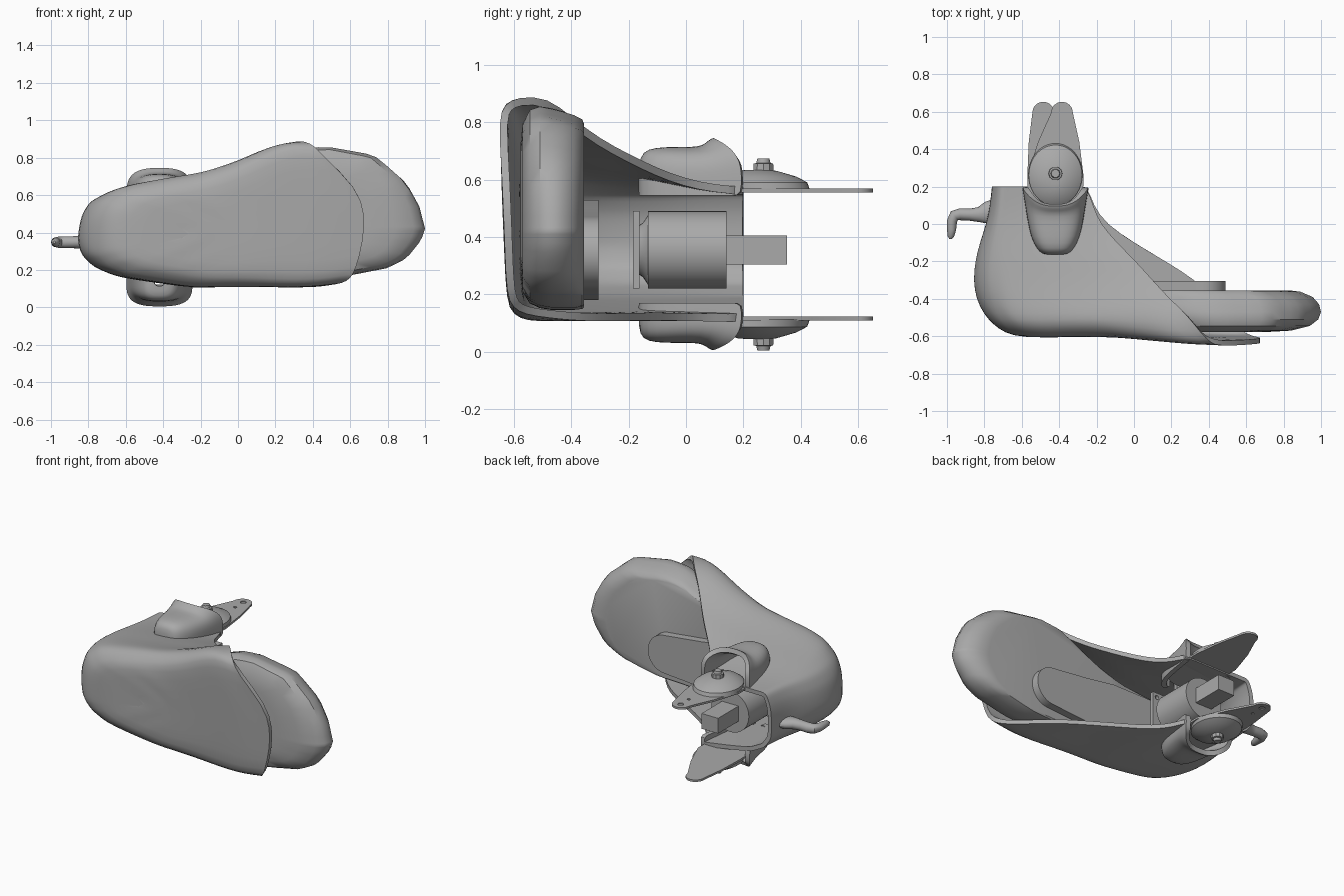
import bpy, bmesh, math
from mathutils import Vector

if "Cube" in bpy.data.objects:
    bpy.data.objects.remove(bpy.data.objects["Cube"])

grey = bpy.data.materials.new("mid grey")
grey.diffuse_color = (0.4, 0.4, 0.4, 1)
grey.use_nodes = True
grey.node_tree.nodes["Principled BSDF"].inputs["Base Color"].default_value = grey.diffuse_color


def lerp(table, x):
    """Piecewise linear lookup."""
    if x <= table[0][0]:
        return table[0][1]
    for (x0, a), (x1, b) in zip(table, table[1:]):
        if x <= x1:
            return a + (b - a) * (x - x0) / (x1 - x0)
    return table[-1][1]


def finish(name, bm, thick=0, subdiv=0, cutters=(), angle=35):
    me = bpy.data.meshes.new(name)
    bm.to_mesh(me)
    bm.free()
    ob = bpy.data.objects.new(name, me)
    bpy.context.collection.objects.link(ob)
    me.materials.append(grey)
    if subdiv:
        ob.modifiers.new("subdiv", 'SUBSURF').levels = subdiv
    if thick:
        m = ob.modifiers.new("wall", 'SOLIDIFY')
        m.thickness, m.offset = thick, -1
    for c in cutters:
        m = ob.modifiers.new("hole", 'BOOLEAN')
        m.operation, m.object, m.solver = 'DIFFERENCE', c, 'EXACT'
    bpy.context.view_layer.objects.active = ob
    for m in list(ob.modifiers):
        bpy.ops.object.modifier_apply(modifier=m.name)
    for c in cutters:
        bpy.data.objects.remove(c)
    ob.data.shade_smooth()
    ob.data.set_sharp_from_angle(angle=math.radians(angle))
    return ob


def loft(rows, flip=False, closed=False):
    bm = bmesh.new()
    vs = [[bm.verts.new(p) for p in r] for r in rows]
    n = len(rows[0])
    for a, b in zip(vs, vs[1:]):
        for j in range(n if closed else n - 1):
            k = (j + 1) % n
            f = [a[j], a[k], b[k], b[j]]
            bm.faces.new(f[::-1] if flip else f)
    if closed:
        bm.faces.new(vs[0])
        bm.faces.new(vs[-1])
    bmesh.ops.remove_doubles(bm, verts=bm.verts, dist=0.0005)
    if closed:
        bmesh.ops.recalc_face_normals(bm, faces=bm.faces)
    return bm


def prism(pts, axis, lo, hi):
    """Extrude a 2D outline along y (points are x,z) or z (points are x,y)."""
    put = (lambda p, h: (p[0], h, p[1])) if axis == 'y' else (lambda p, h: (p[0], p[1], h))
    return loft([[put(p, lo) for p in pts], [put(p, hi) for p in pts]], closed=True)


def arc(cx, cy, r, a0=0, a1=360, n=32, ry=None):
    full = a1 - a0 == 360
    out = []
    for i in range(n if full else n + 1):
        a = math.radians(a0 + (a1 - a0) * i / n)
        out.append((cx + r * math.cos(a), cy + (ry or r) * math.sin(a)))
    return out


def rect(x0, y0, x1, y1):
    return [(x0, y0), (x1, y0), (x1, y1), (x0, y1)]


# foot shell: slices going down the ankle, then shrinking under the sole
HI = [(-.855, .37), (-.85, .43), (-.835, .49), (-.8, .555), (-.7, .63), (-.6, .66), (-.4, .695),
      (-.2, .725), (0, .79), (.15, .86), (.3, .9), (.42, .88), (.6, .84), (.7, .83)]
LO = [(-.855, .37), (-.85, .32), (-.835, .28), (-.77, .215), (-.65, .165), (-.5, .14),
      (-.25, .105), (0, .11), (.4, .105), (.6, .135), (.7, .17)]
FLOOR = [(-.8, -.6), (-.5, -.61), (-.2, -.598), (.2, -.625), (.45, -.64), (.7, -.635)]
SOLE_ROUND = [(-.6, .84), (-.2, .92), (.25, 1)]
# y, heel x, front x high side, front x low side, ankle narrowing
UPPER = [(.2, -.76, -.25, -.25, 1), (.1, -.77, -.22, -.22, .95), (0, -.79, -.18, -.15, .82),
         (-.1, -.825, -.09, 0, .65), (-.2, -.85, .01, .17, .48), (-.3, -.86, .1, .33, .36),
         (-.4, -.845, .19, .43, .18), (-.48, -.805, .28, .49, .02)]
# height over floor, heel x, front x high side, front x low side, width factor
LOWER = [(.065, -.755, .36, .56, 1), (.02, -.69, .41, .6, .95), (0, -.6, .45, .63, .84),
         (0, -.4, .64, .67, .42), (0, -.2, .68, .68, 0)]
N = 20
rows = []
for lower, table in ((False, UPPER), (True, LOWER)):
    for h, xb, fh, fl, w in table:
        row = []
        for j in range(-N, N + 1):
            u = abs(j) / N
            x = xb + ((fh if j > 0 else fl) - xb) * u * u
            xe = x + (-.855 - xb) * (1 - u)
            hi, lo = lerp(HI, xe), lerp(LO, xe)
            if lower:
                mid = (hi + lo) / 2
                k = w * (lerp(SOLE_ROUND, x) if w < 1 else 1)
                z = mid + ((hi if j > 0 else lo) - mid) * k
                tilt = (z - .45) * .04 * lerp([(-.3, 0), (.2, 1)], x)
                row.append((x, lerp(FLOOR, x) + h - tilt, z))
            else:
                z = hi + (min(hi, .575) - hi) * w if j > 0 else lo
                row.append((x, h, z))
        rows.append(row)
finish("foot_shell", loft(rows, flip=True), thick=.027, subdiv=1)

# foot core with the bare toe end and a flat top
CHI = [(-.78, .37), (-.76, .45), (-.7, .52), (-.5, .6), (-.2, .63), (0, .7), (.2, .8), (.3, .845),
       (.45, .86), (.6, .835), (.72, .815), (.8, .755), (.9, .67), (.97, .54), (1, .42)]
CLO = [(-.78, .37), (-.76, .3), (-.7, .25), (-.5, .19), (-.2, .16), (.2, .145), (.5, .155),
       (.62, .175), (.8, .21), (.9, .26), (.98, .36), (1, .42)]
rows = []
# y, heel x, toe x, width factor on the high and low side
for y, xb, xf, kh, kl in [(-.355, -.76, .83, .82, .97), (-.362, -.77, .89, .86, .99),
                          (-.39, -.78, .955, .91, 1), (-.43, -.78, .99, .95, 1),
                          (-.47, -.78, 1, .98, 1), (-.51, -.7, .985, 1, .98),
                          (-.545, -.62, .94, .96, .93), (-.57, -.5, .84, .82, .8),
                          (-.578, -.45, .7, .6, .6)]:
    M = 36
    row = []
    for j in range(2 * M):
        v = (j if j <= M else 2 * M - j) / M
        v = (1 - math.cos(math.pi * v)) / 2
        x = xb + (xf - xb) * v
        xe = x + (1 - xf) * v ** 3 + (-.78 - xb) * (1 - v)
        hi, lo = lerp(CHI, xe), lerp(CLO, xe)
        mid = (hi + lo) / 2
        row.append((x, y, mid + (hi - mid) * kh if j <= M else mid + (lo - mid) * kl))
    rows.append(row)
finish("foot_core", loft(rows, closed=True))

# tongue plate lying on the core
tongue = arc(.365, .345, .125, -90, 90, 20) + [(.1, .5), (-.1, .53), (-.45, .53)] \
    + [(-.45, .18), (-.1, .18), (.1, .2)]
finish("tongue_plate", prism(tongue, 'y', -.357, -.305))

# ankle post: square base with holes, neck, drum and stem
CX, CZ = -.42, .355
holes = [finish("hole", prism(arc(CX + a * .105, CZ + b * .105, .014, n=12), 'y', -.25, -.1))
         for a in (-1, 1) for b in (-1, 1)]
finish("post_base", prism(rect(CX - .135, CZ - .135, CX + .135, CZ + .135), 'y', -.185, -.163),
       cutters=holes)
neck = [[(p[0], y, p[1]) for p in arc(CX, CZ, r)] for y, r in
        ((-.165, .085), (-.15, .095), (-.13, .125))]
finish("post_neck", loft(neck, closed=True))
finish("post_drum", prism(arc(CX, CZ, .135, n=48), 'y', -.132, .142))
finish("post_stem", prism(rect(CX - .06, CZ - .05, CX + .06, CZ + .05), 'y', .14, .353))

# ankle joints on both sides: side, plate z, cup base, cup depth, arm tip x
for side, s, pz, base, depth, tx in (("high", 1, .556, .575, .17, -.385),
                                     ("low", -1, .122, .14, .14, -.485)):
    # strap arm with shallow holes in its outer face
    cut = [finish("hole", prism(arc(tx, y, r, n=16), 'z', pz + s * .006, pz + s * .1))
           for y, r in ((.605, .018), (.52, .01))]
    arm = arc(tx, .595, .058, 0, 180, 16)
    arm += [((tx + CX) / 2 - .11, .44), (CX - .15, .26)]
    arm += [(x, y - .2) for x, y in arc(CX, .24, .145, 180, 360, 24)]
    arm += [(CX + .15, .26), ((tx + CX) / 2 + .11, .44)]
    finish(side + "_arm", prism(arm, 'z', pz, pz + s * .013), cutters=cut)
    # hinge disc with bolt
    disc = [[(x, y, pz + s * h) for x, y in arc(CX, .27 - h * .3, r, n=40, ry=r * 1.14)]
            for h, r in ((.008, .145), (.035, .143), (.055, .115), (.075, .06), (.078, .03))]
    finish(side + "_hinge_disc", loft(disc, closed=True))
    bolt = [[(x, y, pz + s * h) for x, y in arc(CX, .27, r, n=10)]
            for h, r in ((.06, .038), (.1, .036), (.102, .026), (.118, .022))]
    finish(side + "_bolt", loft(bolt, closed=True))
    # cup around the hinge, open upwards with a dipped rim
    rows = []
    for y, w, d, dip in ((-.165, .03, .4, 0), (-.162, .07, .8, 0), (-.135, .1, .96, 0),
                         (-.07, .132, 1, 0), (.02, .15, .99, 0), (.1, .162, 1.02, .04),
                         (.16, .172, 1.15, .08), (.195, .178, 1.18, .1)):
        row = []
        for i in range(25):
            t = math.pi * i / 24
            c, q = math.cos(t), math.sin(t)
            row.append((CX + w * math.copysign(abs(c) ** .75, c), y - dip * q ** 2,
                        base + s * (depth * d * max(q, 0) ** .45 - .03)))
        rows.append(row)
    finish(side + "_cup", loft(rows, flip=s > 0), thick=.03, subdiv=1)

# heel hook: tapered tube bending down
path = [(-.75, .06, .075), (-.79, .06, .058), (-.83, .05, .04), (-.88, .05, .032), (-.93, .052, .032),
        (-.96, .045, .03), (-.973, .015, .027), (-.975, -.03, .024), (-.98, -.065, .018), (-.982, -.08, .006)]
rows = []
for i, (x, y, r) in enumerate(path):
    a, b = path[max(i - 1, 0)], path[min(i + 1, len(path) - 1)]
    t = Vector((b[0] - a[0], b[1] - a[1], 0)).normalized()
    n = Vector((-t.y, t.x, 0))
    rows.append([Vector((x, y, .348)) + n * r * math.cos(k * math.pi / 8)
                 + Vector((0, 0, min(r, .034) * math.sin(k * math.pi / 8))) for k in range(16)])
finish("heel_hook", loft(rows, closed=True))
